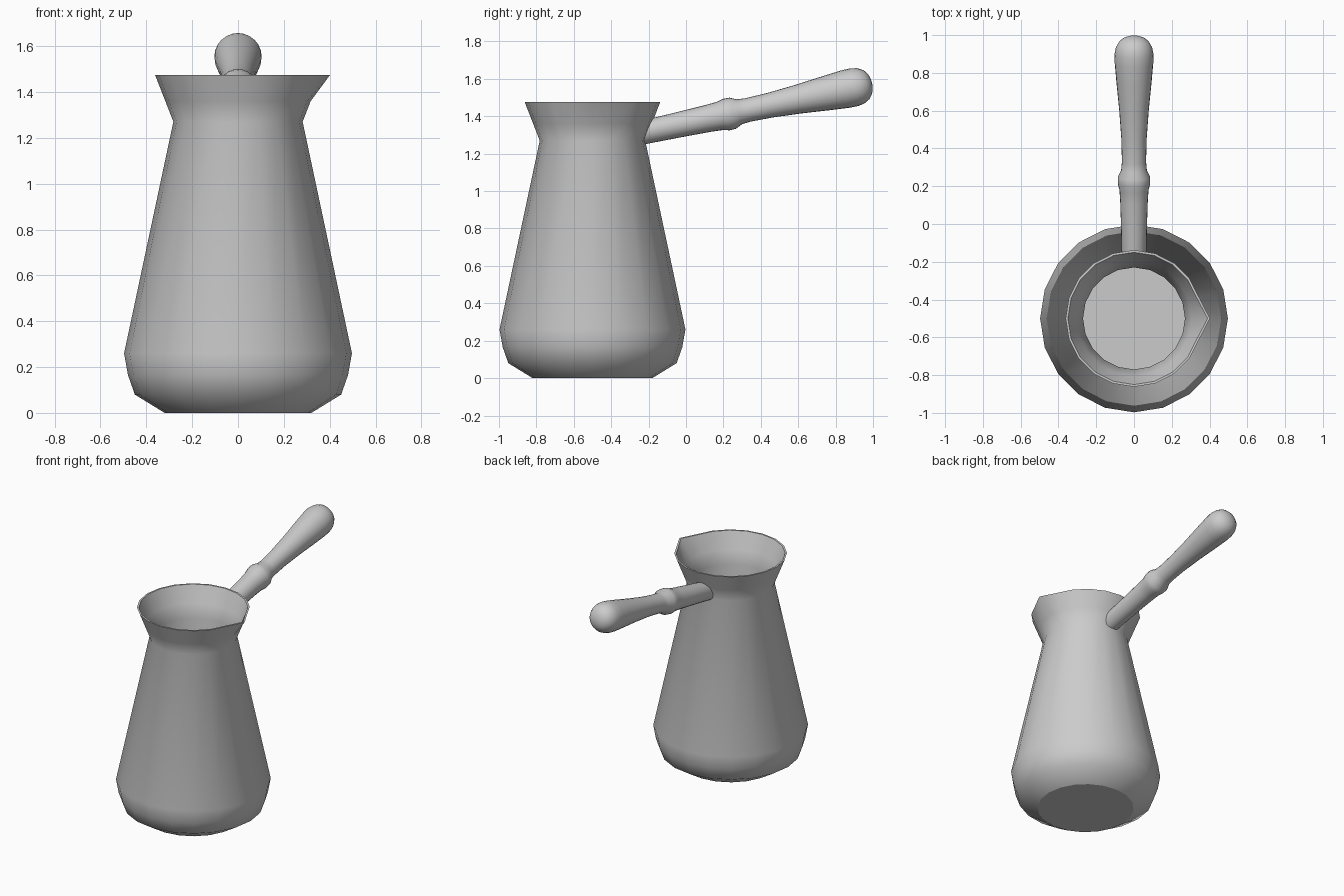
import bpy, bmesh, math
from mathutils import Vector

if "Cube" in bpy.data.objects:
    bpy.data.objects.remove(bpy.data.objects["Cube"])

CY = -0.5      # pot axis
SIDES = 20


def finish(name, bm):
    bmesh.ops.recalc_face_normals(bm, faces=bm.faces)
    for f in bm.faces:
        f.smooth = True
    mesh = bpy.data.meshes.new(name)
    bm.to_mesh(mesh)
    bm.free()
    obj = bpy.data.objects.new(name, mesh)
    bpy.context.collection.objects.link(obj)
    return obj


def skin(bm, rings):
    # bridge consecutive rings and cap both ends
    for a, b in zip(rings, rings[1:]):
        n = len(a)
        for i in range(n):
            j = (i + 1) % n
            bm.faces.new((a[i], a[j], b[j], b[i]))
    bm.faces.new(rings[0])
    bm.faces.new(rings[-1])


def sharpen(bm, ring):
    for i, v in enumerate(ring):
        e = bm.edges.get((v, ring[(i + 1) % len(ring)]))
        if e:
            e.smooth = False


# Pot: outer wall up to the rim, then back down the inside
outer = [(0.32, 0), (0.45, 0.08), (0.48, 0.165), (0.497, 0.26),
         (0.282, 1.27), (0.317, 1.36), (0.362, 1.475)]
inner = [(0.35, 1.475), (0.305, 1.36), (0.27, 1.27),
         (0.484, 0.26), (0.467, 0.17), (0.438, 0.09), (0.315, 0.014)]
bm = bmesh.new()
rings = []
for r, z in outer + inner:
    ring = []
    for i in range(SIDES):
        a = 2 * math.pi * i / SIDES
        # pouring lip: one rim point drawn outward
        rr = r + 0.04 if i == 0 and z > 1.4 else r
        ring.append(bm.verts.new((rr * math.cos(a), CY + rr * math.sin(a), z)))
    rings.append(ring)
skin(bm, rings)
for k in (0, len(outer) - 1, len(outer), len(rings) - 1):
    sharpen(bm, rings[k])
finish("coffee_pot", bm)

# Handle: turned profile (axis y, radius) along a rising axis
SLOPE = 0.214
axis = Vector((0, 1, SLOPE)).normalized()
up = Vector((0, -SLOPE, 1)).normalized()
profile = [(-0.2, 0.064), (0.0, 0.069), (0.12, 0.073), (0.18, 0.077),
           (0.215, 0.086), (0.25, 0.085), (0.285, 0.068), (0.33, 0.064),
           (0.45, 0.067), (0.6, 0.078), (0.75, 0.093), (0.85, 0.102),
           (0.9, 0.103), (0.935, 0.096), (0.965, 0.079),
           (0.984, 0.054), (0.993, 0.025), (0.995, 0.006)]


def wall_y(x, z):
    # back surface of the pot near the neck
    r = 0.28 + (0.39 * (z - 1.27) if z > 1.27 else 0.213 * (1.27 - z))
    return CY + math.sqrt(r * r - x * x) - 0.005


bm = bmesh.new()
rings = []
for k, (y, r) in enumerate(profile):
    ring = []
    for i in range(24):
        a = 2 * math.pi * i / 24
        p = Vector((0, y, 1.363 + SLOPE * y))
        p += r * (math.cos(a) * Vector((1, 0, 0)) + math.sin(a) * up)
        if k == 0:  # fit the first ring to the pot wall
            for _ in range(6):
                p += axis * (wall_y(p.x, p.z) - p.y)
        ring.append(bm.verts.new(p))
    rings.append(ring)
skin(bm, rings)
sharpen(bm, rings[0])
finish("handle", bm)
